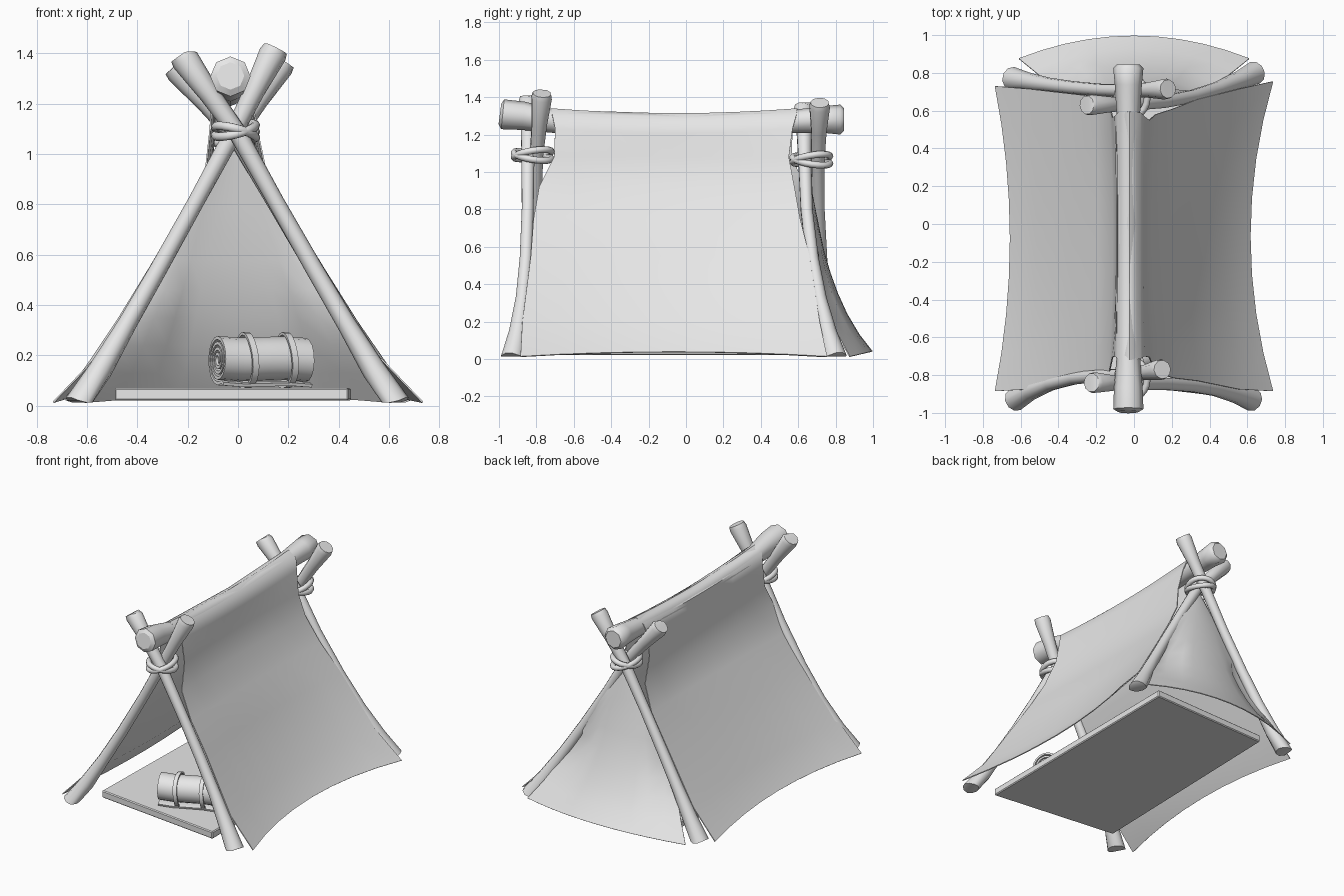
import bpy, bmesh, math
from mathutils import Vector, Matrix

if "Cube" in bpy.data.objects:
    bpy.data.objects.remove(bpy.data.objects["Cube"], do_unlink=True)

grey = bpy.data.materials.new("light_grey")
grey.use_nodes = True
grey.diffuse_color = (0.8, 0.8, 0.8, 1)
grey.node_tree.nodes["Principled BSDF"].inputs["Base Color"].default_value = (0.8, 0.8, 0.8, 1)


def activate(ob):
    bpy.ops.object.select_all(action="DESELECT")
    ob.select_set(True)
    bpy.context.view_layer.objects.active = ob


def finish(ob, angle=50):
    ob.data.materials.clear()
    ob.data.materials.append(grey)
    activate(ob)
    bpy.ops.object.shade_smooth_by_angle(angle=math.radians(angle))
    return ob


def tube(name, points, cyclic=False, sides=2, low=0, high=2):
    """Sweep a round section along (x, y, z, radius) points, cut level at low and high."""
    cu = bpy.data.curves.new(name, "CURVE")
    cu.dimensions = "3D"
    cu.bevel_depth = 1
    cu.bevel_resolution = sides
    cu.use_fill_caps = not cyclic
    sp = cu.splines.new("POLY")
    sp.points.add(len(points) - 1)
    for p, (x, y, z, r) in zip(sp.points, points):
        p.co, p.radius = (x, y, z, 1), r
    sp.use_cyclic_u = cyclic
    ob = bpy.data.objects.new(name, cu)
    bpy.context.collection.objects.link(ob)
    activate(ob)
    bpy.ops.object.convert(target="MESH")
    ob = bpy.context.object
    for v in ob.data.vertices:
        v.co.z = min(max(v.co.z, low), high)
    return finish(ob)


def sheet(name, rows, thickness, outward=None):
    """Join rows of points into a thin sheet."""
    bm = bmesh.new()
    grid = [[bm.verts.new(p) for p in row] for row in rows]
    for a, b in zip(grid, grid[1:]):
        for i in range(len(a) - 1):
            bm.faces.new((a[i], a[i + 1], b[i + 1], b[i]))
    bm.normal_update()
    if outward and sum(f.normal.dot(Vector(outward)) for f in bm.faces) < 0:
        bmesh.ops.reverse_faces(bm, faces=bm.faces[:])
    me = bpy.data.meshes.new(name)
    bm.to_mesh(me)
    bm.free()
    ob = bpy.data.objects.new(name, me)
    bpy.context.collection.objects.link(ob)
    mod = ob.modifiers.new("thickness", "SOLIDIFY")
    mod.thickness, mod.offset = thickness, 0
    activate(ob)
    bpy.ops.object.modifier_apply(modifier=mod.name)
    return finish(ob)


def leg(name, foot, crossing, top, bend, high):
    """Pole that is thick at the foot, thin at mid height and flared on top."""
    foot, crossing, top = map(Vector, (foot, crossing, top))
    pts = []
    for t, r in ((0, .062), (.13, .048), (.3, .038), (.5, .035), (.75, .033), (1, .036)):
        p = foot.lerp(crossing, t)
        p.y = crossing.y + (foot.y - crossing.y) * (1 - t) ** bend
        p.x -= math.copysign(.008, foot.x) * math.sin(math.pi * t)
        pts.append((*p, r))
    pts.append((*crossing.lerp(top, .5), .042))
    pts.append((*crossing.lerp(top, .93), .056))
    pts.append((*top, .05))
    tube(name, pts, sides=3, low=.012, high=high)


# Crossed pole pairs
leg("front_left_leg", (.625, -.93, 0), (0, -.845, 1.08), (-.225, -.84, 1.395), 3, 1.408)
leg("front_right_leg", (-.63, -.93, 0), (-.02, -.80, 1.08), (.15, -.77, 1.42), 3, 1.44)
leg("back_left_leg", (.64, .80, 0), (0, .635, 1.06), (-.25, .63, 1.35), 2, 1.37)
leg("back_right_leg", (-.645, .77, 0), (-.02, .705, 1.06), (.18, .715, 1.37), 2, 1.395)

# Ridge pole with swollen ends
tube("ridge_pole", [(-.03, -.995, 1.31, .055), (-.03, -.98, 1.308, .08), (-.03, -.87, 1.3, .076),
                    (-.03, -.7, 1.27, .062), (-.03, 0, 1.25, .06), (-.03, .58, 1.27, .062),
                    (-.03, .74, 1.28, .072), (-.03, .825, 1.28, .08), (-.03, .845, 1.28, .06)])

# Rope lashings: two opposed tilted loops at each crossing
for end, cy, cz in (("front", -.82, 1.09), ("back", .67, 1.065)):
    for k, tilt in enumerate((1, -1)):
        loop = []
        for i in range(20):
            a = math.tau * i / 20
            loop.append((-.01 + .08 * math.cos(a), cy + .1 * math.sin(a),
                         cz + tilt * (.02 * math.cos(a) + .016 * math.sin(a) + .004), .018))
        tube(f"{end}_rope_{k + 1}", loop, cyclic=True)

# Cloth roof, draped over the ridge: side x, flare at the ends, z, front y,
# back y on the left, extra back y on the right
profile = [(.635, .1, .012, -.885, .755, -.025), (.495, .06, .2, -.875, .715, 0),
           (.31, .025, .55, -.83, .66, .03), (.192, .014, .75, -.815, .61, .065),
           (.1, .022, .92, -.785, .58, .06), (.076, .02, 1.08, -.705, .55, .015),
           (.068, .008, 1.22, -.70, .57, 0), (.058, 0, 1.29, -.715, .59, 0)]
stations = [(-1,) + p for p in profile] + [(0, 0, 0, 1.325, -.72, .595, 0)] + \
           [(1,) + p for p in reversed(profile)]
rows = []
for side, x, flare, z, yf, yb, extra in stations:
    row = []
    yb += extra if side < 0 else 0
    for i in range(9):
        t = i / 4 - 1
        mid = 1 - t * t
        shift = -.025 * min(1, max(0, z - .75) / .5) - (.02 * mid if z < .7 else 0)
        zz = z + (.025 * mid if z < .1 else 0)
        zz += (.012 - .026 * mid) if z > 1.2 else 0
        row.append((side * (x + flare * t * t) + shift, yf + (yb - yf) * i / 8, zz))
    rows.append(row)
sheet("roof_cloth", rows, .006, outward=(0, 0, 1))

# Back cloth, flaring out onto the ground: z, right x, left x, edge y, centre y
rows = []
for z, xr, xl, ye, yc in ((1.03, -.03, .01, .645, .645), (.8, -.165, .145, .675, .69),
                          (.58, -.3, .275, .695, .735), (.46, -.36, .345, .70, .77),
                          (.35, -.415, .405, .72, .81), (.24, -.47, .465, .76, .86),
                          (.13, -.53, .53, .81, .925), (.012, -.61, .61, .875, .995)):
    row = []
    for i in range(11):
        t = i / 5 - 1
        mid = 1 - t * t
        # Folds tucked inwards next to the poles
        tuck = .035 if i in (1, 9) and .2 < z < .5 else 0
        row.append((xr + (xl - xr) * i / 10, ye + (yc - ye) * mid - tuck,
                    z + (.028 * mid if z < .1 else 0)))
    rows.append(row)
sheet("back_cloth", rows, .006, outward=(0, 1, 0))

# Ground mat, a slightly skewed slab
bm = bmesh.new()
mat_face = bm.faces.new([bm.verts.new((x, y, .02)) for x, y in
                         ((-.49, -.80), (.44, -.91), (.45, .79), (-.45, .76))])
top = bmesh.ops.extrude_face_region(bm, geom=[mat_face])["geom"]
bmesh.ops.translate(bm, vec=(0, 0, .05), verts=[g for g in top if isinstance(g, bmesh.types.BMVert)])
bmesh.ops.recalc_face_normals(bm, faces=bm.faces[:])
bmesh.ops.bevel(bm, geom=bm.edges[:], offset=.006, segments=1, affect="EDGES")
me = bpy.data.meshes.new("ground_mat")
bm.to_mesh(me)
bm.free()
ground_mat = bpy.data.objects.new("ground_mat", me)
bpy.context.collection.objects.link(ground_mat)
finish(ground_mat, 30)

# Bedroll: a spiral sheet with a short loose tail, turned on the mat
place = Matrix.Translation((.095, -.67, .18)) @ Matrix.Rotation(math.radians(22), 4, "Z")
spiral = []
for i in range(65):
    a = i / 64 * math.tau * 4
    r = .012 + .086 * i / 64
    spiral.append((-r * math.sin(a + .4), -r * math.cos(a + .4)))
spiral.append((spiral[-1][0] - .025, -.098))
lengths = (-.19, -.1, 0, .1, .19)
rows = [[place @ Vector((x, y, z + .004 * math.sin(x * 25))) for x in lengths] for y, z in spiral]
sheet("bedroll", rows, .013)

# Straps around the bedroll
for k, sx in enumerate((-.07, .1)):
    band = []
    for i in range(25):
        a = math.tau * i / 24
        band.append([place @ Vector((sx + dx + .005 * math.sin(2 * a),
                                     .106 * math.sin(a), .106 * math.cos(a))) for dx in (-.013, .013)])
    sheet(f"bedroll_strap_{k + 1}", band, .011)
